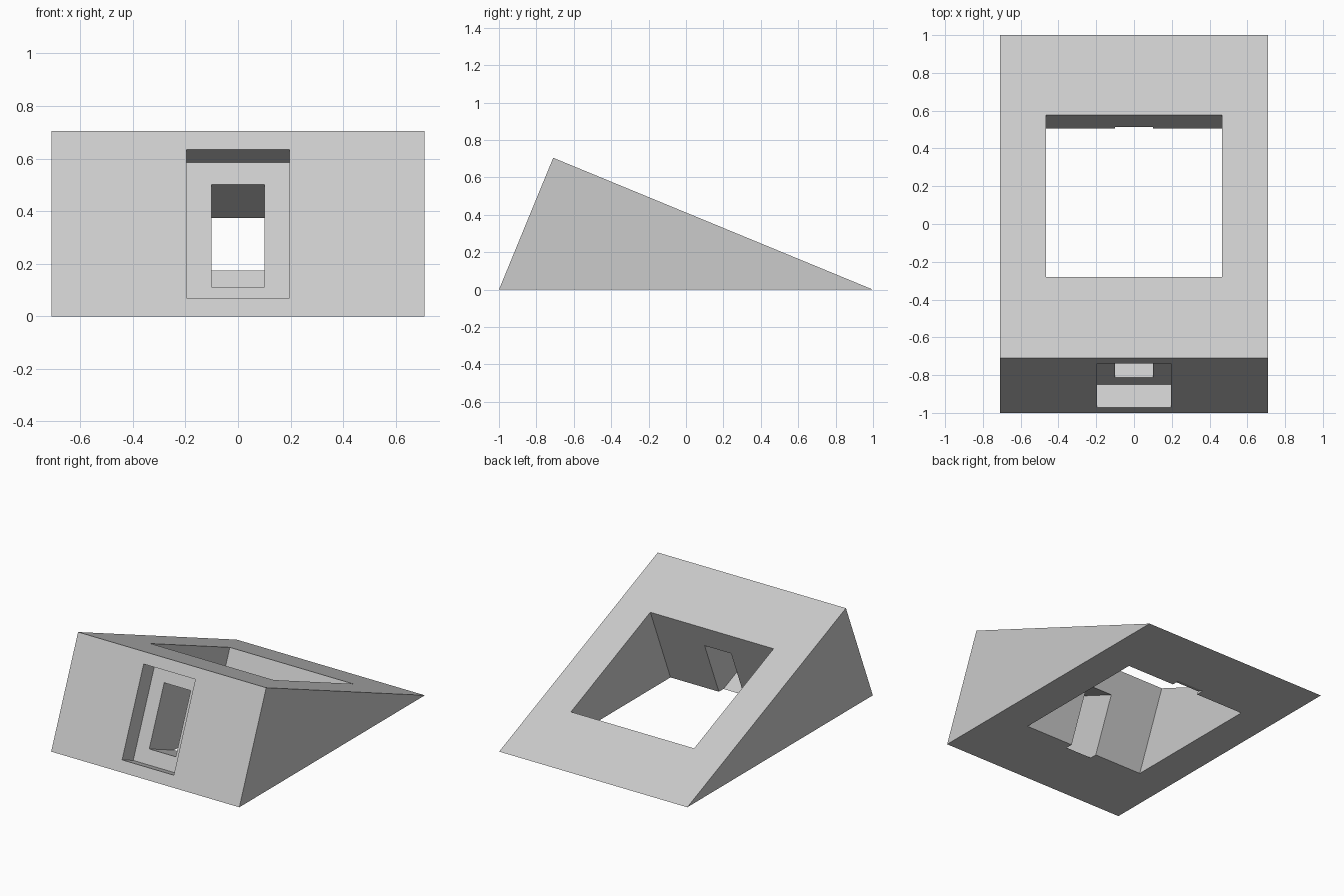
import bpy
import bmesh
from math import radians, sin, cos

if "Cube" in bpy.data.objects:
    bpy.data.objects.remove(bpy.data.objects["Cube"], do_unlink=True)

TILT = radians(22.4)   # the right-angled crest leans by this much
HALF_WIDTH = 0.71

grey = bpy.data.materials.new("light_grey")
grey.use_nodes = True
colour = (0.6, 0.6, 0.6, 1)
grey.diffuse_color = colour
grey.node_tree.nodes["Principled BSDF"].inputs["Base Color"].default_value = colour


def prism(name, profile, half_width):
    """Extrude a (y, z) profile across x."""
    bm = bmesh.new()
    face = bm.faces.new([bm.verts.new((-half_width, y, z)) for y, z in profile])
    result = bmesh.ops.extrude_face_region(bm, geom=[face])
    moved = [v for v in result["geom"] if isinstance(v, bmesh.types.BMVert)]
    bmesh.ops.translate(bm, verts=moved, vec=(2 * half_width, 0, 0))
    bmesh.ops.recalc_face_normals(bm, faces=bm.faces)
    mesh = bpy.data.meshes.new(name)
    bm.to_mesh(mesh)
    bm.free()
    mesh.materials.append(grey)
    obj = bpy.data.objects.new(name, mesh)
    bpy.context.collection.objects.link(obj)
    return obj


def tilted(depth, rise):
    """Depth behind the front face and rise along it, as (y, z)."""
    return (-1 + depth * cos(TILT) + rise * sin(TILT),
            rise * cos(TILT) - depth * sin(TILT))


def cut(body, name, depths, rises, half_width):
    """Subtract a tilted box from the body."""
    (d0, d1), (r0, r1) = depths, rises
    corners = [(d0, r0), (d1, r0), (d1, r1), (d0, r1)]
    cutter = prism(name, [tilted(d, r) for d, r in corners], half_width)
    cutter.hide_render = True
    mod = body.modifiers.new(name, 'BOOLEAN')
    mod.operation = 'DIFFERENCE'
    mod.solver = 'EXACT'
    mod.object = cutter
    bpy.context.view_layer.objects.active = body
    bpy.ops.object.modifier_apply(modifier=mod.name)
    bpy.data.objects.remove(cutter, do_unlink=True)


# Wedge body
body = prism("wedge_body", [(-1, 0), (-0.71, 0.705), (1, 0)], HALF_WIDTH)

# Square shaft through the long slope, out of the base
cut(body, "shaft_cutter", (0.465, 1.391), (-1, 1.5), 0.465)
# Shallow recess in the front face
cut(body, "recess_cutter", (-0.1, 0.13), (0.076, 0.687), 0.195)
# Narrow window from the recess into the shaft
cut(body, "window_cutter", (-0.05, 1.6), (0.173, 0.595), 0.1)
